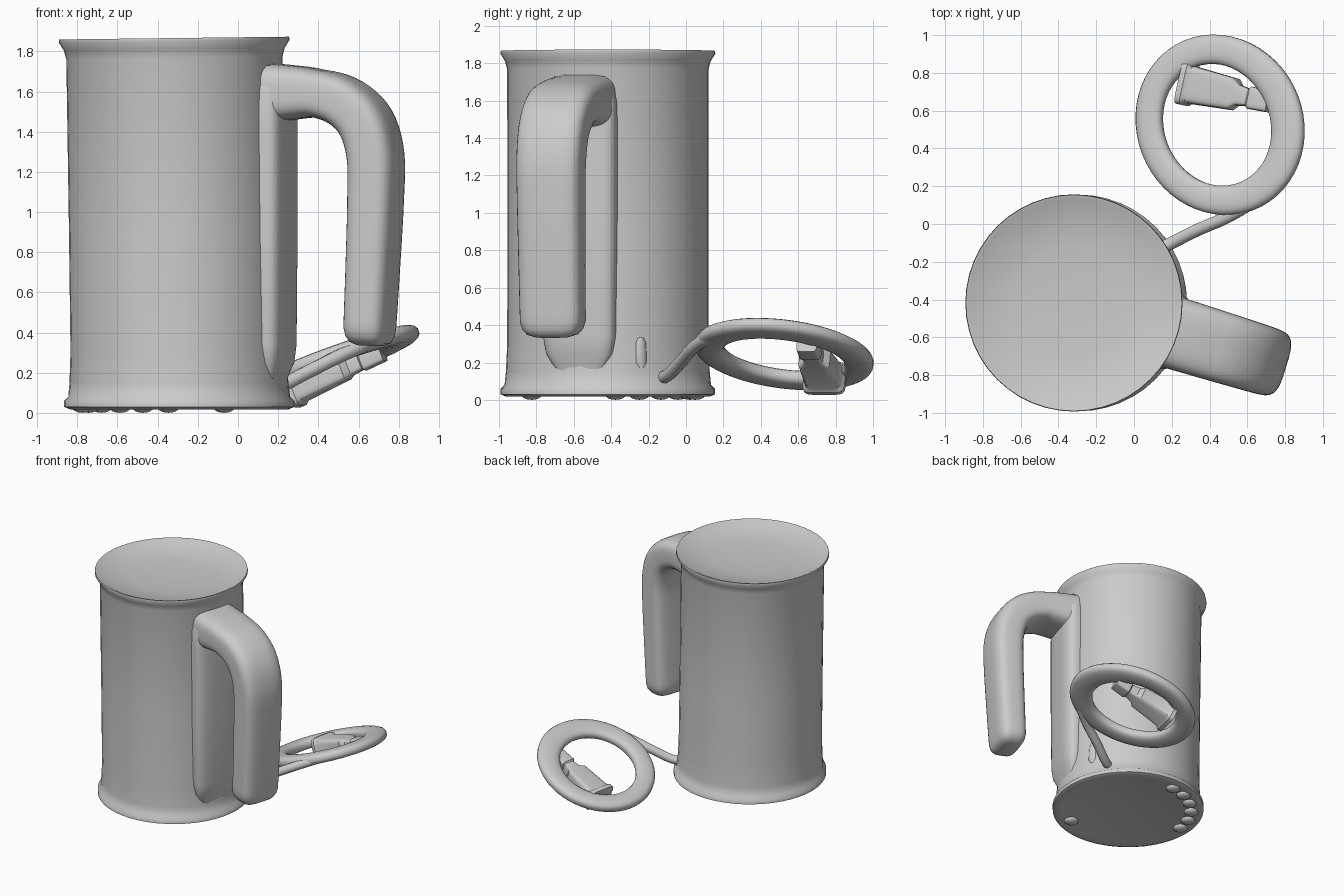
import bpy, bmesh, math
from mathutils import Vector, Matrix

if "Cube" in bpy.data.objects:
    bpy.data.objects.remove(bpy.data.objects["Cube"], do_unlink=True)

grey = bpy.data.materials.new("plain grey")
grey.use_nodes = True
colour = (0.6, 0.6, 0.6, 1)
grey.diffuse_color = colour
grey.node_tree.nodes["Principled BSDF"].inputs["Base Color"].default_value = colour

CENTRE = Vector((-0.305, -0.418, 0))
OUT = Vector((math.cos(math.radians(-17)), math.sin(math.radians(-17)), 0))
SIDE = Vector((-OUT.y, OUT.x, 0))
UP = Vector((0, 0, 1))


def finish(name, bm, angle=45):
    bmesh.ops.recalc_face_normals(bm, faces=bm.faces)
    mesh = bpy.data.meshes.new(name)
    bm.to_mesh(mesh)
    bm.free()
    mesh.materials.append(grey)
    obj = bpy.data.objects.new(name, mesh)
    bpy.context.collection.objects.link(obj)
    bpy.ops.object.select_all(action='DESELECT')
    obj.select_set(True)
    bpy.context.view_layer.objects.active = obj
    bpy.ops.object.shade_smooth_by_angle(angle=math.radians(angle))


def loft(name, rings, closed=False, power=1.0, sides=20, angle=45):
    """Skin rounded sections; each ring is (centre, u half-axis, v half-axis)."""
    bm = bmesh.new()
    loops = []
    for c, u, v in rings:
        loop = []
        for i in range(sides):
            t = math.tau * (i + 0.5) / sides
            a, b = math.cos(t), math.sin(t)
            a = math.copysign(abs(a) ** power, a)
            b = math.copysign(abs(b) ** power, b)
            loop.append(bm.verts.new(c + u * a + v * b))
        loops.append(loop)
    pairs = list(zip(loops, loops[1:] + loops[:1]))
    for p, q in pairs if closed else pairs[:-1]:
        for i in range(sides):
            j = (i + 1) % sides
            bm.faces.new((p[i], p[j], q[j], q[i]))
    if not closed:
        bm.faces.new(loops[0])
        bm.faces.new(loops[-1])
    finish(name, bm, angle)


def smooth_path(points, steps=5):
    """Catmull-Rom curve through the points."""
    p = [points[0]] + points + [points[-1]]
    path = []
    for a, b, c, d in zip(p, p[1:], p[2:], p[3:]):
        for k in range(steps):
            t = k / steps
            path.append(0.5 * (2 * b + (c - a) * t + (2 * a - 5 * b + 4 * c - d) * t * t
                               + (3 * b - a - 3 * c + d) * t ** 3))
    return path + [points[-1]]


def tangent(path, i):
    return (path[min(i + 1, len(path) - 1)] - path[max(i - 1, 0)]).normalized()


# Cup body: turned profile with short flared rims and a gently dished top
profile = [(0, 0.035), (0.5, 0.03), (0.545, 0.018), (0.573, 0.03), (0.573, 0.06),
           (0.552, 0.08), (0.545, 0.15), (0.538, 0.3), (0.537, 0.9), (0.538, 1.77),
           (0.55, 1.815), (0.575, 1.855), (0.572, 1.87), (0.555, 1.866), (0.5, 1.838),
           (0.3, 1.818), (0, 1.805)]
bm = bmesh.new()
verts = [bm.verts.new((r, 0, z)) for r, z in profile]
edges = [bm.edges.new(pair) for pair in zip(verts, verts[1:])]
bmesh.ops.spin(bm, geom=verts + edges, cent=(0, 0, 0), axis=(0, 0, 1),
               angle=math.tau, steps=48, use_duplicate=False)
bmesh.ops.remove_doubles(bm, verts=bm.verts, dist=0.0005)
for v in bm.verts:  # slight lean of the cup
    v.co += CENTRE + Vector((0.013 - 0.014 * v.co.z, 0, 0))
    if v.co.z > 1.7:
        v.co.z += 0.012 * v.co.x
finish("cup_body", bm, 50)

# Raised mounting pad that swells softly out of the wall behind the handle
pad = []
for z, w, d in ((0.1, 0.1, 0.03), (0.19, 0.15, 0.045), (0.25, 0.185, 0.07), (0.34, 0.2, 0.08),
                (0.9, 0.205, 0.085), (1.45, 0.205, 0.085), (1.6, 0.2, 0.08),
                (1.68, 0.18, 0.06), (1.73, 0.14, 0.03)):
    pad.append((CENTRE + OUT * 0.51 + UP * z, OUT * d, SIDE * w))
loft("handle_pad", pad, power=0.62, sides=28, angle=70)

# Handle: flat rounded bar that swells at the wall and bends down
route = [(0.4, 1.59), (0.56, 1.595), (0.74, 1.59), (0.88, 1.545), (0.985, 1.445),
         (1.035, 1.28), (1.035, 1.05), (1.022, 0.75), (1.005, 0.42)]
path = smooth_path([CENTRE + OUT * r + UP * z for r, z in route])
rings = []
for i, c in enumerate(path):
    t = tangent(path, i)
    f = i / (len(path) - 1)
    root = max(0, 1 - f / 0.25) * 0.05
    rings.append((c, t.cross(SIDE) * (0.11 + 0.014 * math.sin(f * math.pi) + root),
                  SIDE * (0.195 - 0.024 * f)))
c, u, v = rings[-1]
for drop, s in ((0.04, 0.93), (0.07, 0.78), (0.085, 0.5)):
    rings.append((c - UP * drop, u * s, v * s))
loft("handle", rings, power=0.55, sides=32, angle=60)

# Coiled cord: tilted flat ring
TILT_X, TILT_Y = 0.36, -0.09
HUB = Vector((0.448, 0.525, 0.243))
normal = Vector((-TILT_X, -TILT_Y, 1)).normalized()


def on_tilt(x, y):
    return Vector((x, y, TILT_X * x + TILT_Y * y))


coil = []
for i in range(56):
    t = math.tau * i / 56
    direction = on_tilt(math.cos(t), math.sin(t))
    centre = HUB + on_tilt(0.366 * math.cos(t) - 0.03 * math.sin(t), 0.4 * math.sin(t))
    coil.append((centre, direction * (0.078 + 0.008 * math.cos(t)), normal * 0.043))
loft("cord_coil", coil, closed=True, power=0.75, sides=16, angle=60)

# Cord lead from the cup wall to the coil
path = smooth_path([Vector(p) for p in ((0.1, -0.15, 0.12), (0.2, -0.1, 0.13), (0.34, -0.03, 0.2),
                                        (0.5, 0.04, 0.28), (0.64, 0.13, 0.34), (0.74, 0.25, 0.37))])
rings = []
for i, c in enumerate(path):
    t = tangent(path, i)
    across = t.cross(UP).normalized()
    rings.append((c, across * 0.034, across.cross(t) * 0.034))
loft("cord_lead", rings, sides=12)

# Plug lying inside the coil: flange, tapering body, thin neck
start, end = Vector((0.265, 0.745, 0.11)), Vector((0.72, 0.645, 0.3))
axis = (end - start).normalized()
across = UP.cross(axis).normalized()
lift = axis.cross(across)
rings = []
for f, w, h in ((0, 0.115, 0.09), (0.06, 0.115, 0.09), (0.1, 0.1, 0.075), (0.58, 0.085, 0.06),
                (0.64, 0.055, 0.047), (0.76, 0.045, 0.042), (0.78, 0.06, 0.05), (1, 0.055, 0.045)):
    rings.append((start.lerp(end, f), across * w, lift * h))
loft("plug", rings, power=0.35, sides=24, angle=35)

# Small switch knob on the wall beside the pad
wall = Vector((math.cos(math.radians(19)), math.sin(math.radians(19)), 0))
across = UP.cross(wall)
rings = []
for z, w in ((0.17, 0.015), (0.2, 0.04), (0.26, 0.035), (0.31, 0.03), (0.335, 0.015)):
    rings.append((CENTRE + wall * 0.535 + UP * z, wall * 0.025, across * w))
loft("switch_knob", rings, sides=12)

# Low domed feet around the underside edge
for n, deg in enumerate((95, 111, 127, 143, 159, 175, 300)):
    a = math.radians(deg)
    spot = CENTRE + Vector((math.cos(a), math.sin(a), 0)) * 0.47
    bm = bmesh.new()
    bmesh.ops.create_uvsphere(bm, u_segments=14, v_segments=8, radius=0.055,
                              matrix=Matrix.Translation(spot + UP * 0.028)
                              @ Matrix.Diagonal((1, 1, 0.5, 1)))
    finish("foot_%d" % (n + 1), bm)
